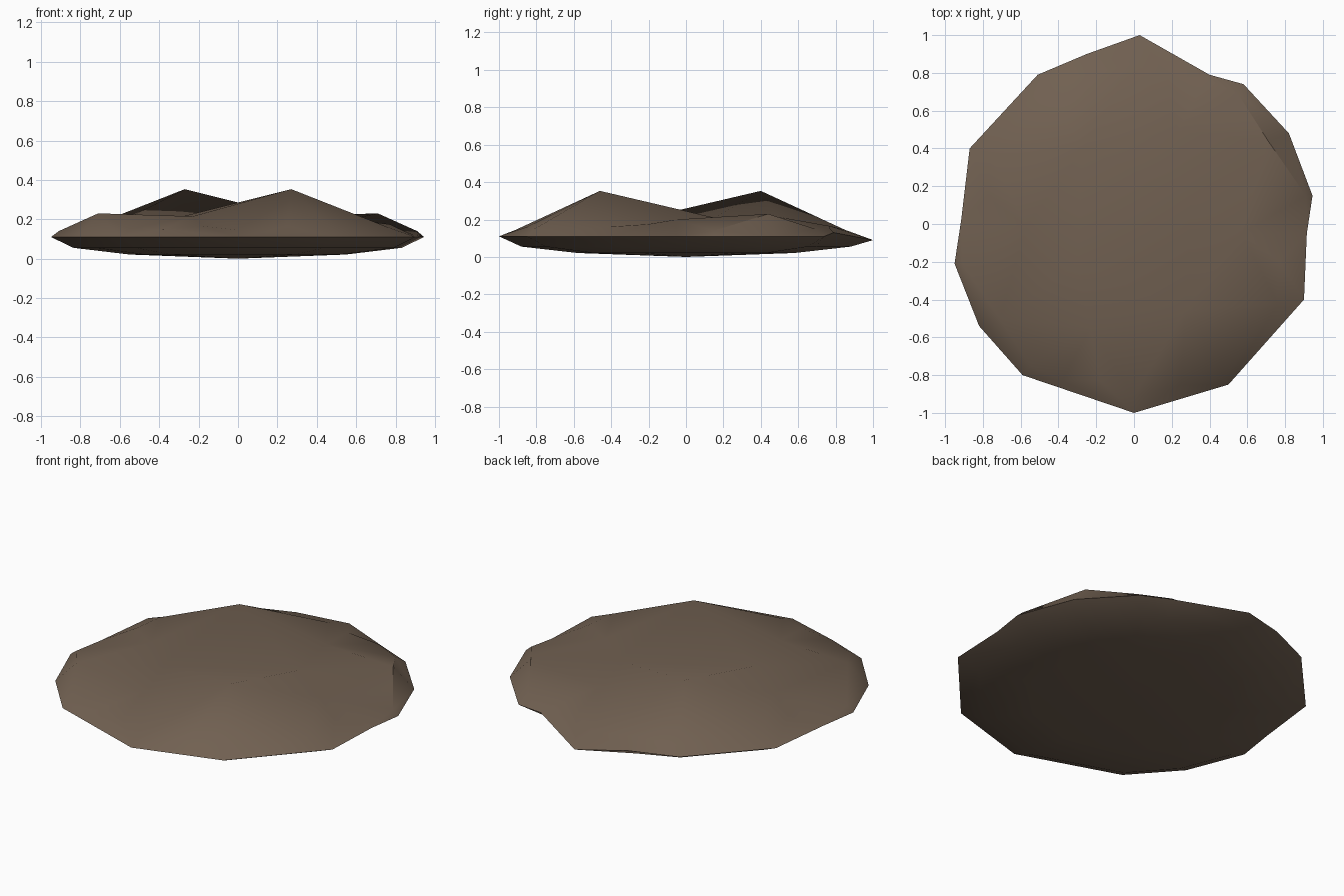
import bpy, bmesh
from mathutils import Vector
from mathutils.geometry import delaunay_2d_cdt

if "Cube" in bpy.data.objects:
    bpy.data.objects.remove(bpy.data.objects["Cube"])

# Earth material
earth = bpy.data.materials.new("brown_earth")
earth.diffuse_color = (0.165, 0.118, 0.083, 1)
earth.use_nodes = True
earth.node_tree.nodes["Principled BSDF"].inputs["Base Color"].default_value = earth.diffuse_color

# Outer rim, counter-clockwise
rim = [(0, -1, .11), (.5, -.85, .11), (.9, -.4, .11), (.915, -.05, .11),
       (.945, .15, .11), (.82, .48, .11), (.58, .74, .11), (.4, .79, .13),
       (.03, 1, .09), (-.25, .9, .12), (-.51, .79, .11), (-.87, .4, .11),
       (-.915, .02, .11), (-.95, -.21, .11), (-.82, -.54, .11), (-.59, -.8, .11)]

# Half of the upper surface: peak, valley end, shoulders, knoll, upper ring.
# The other half is the same turned by 180 degrees.
half = [(.27, -.46, .353), (-.3, -.21, .21), (-.23, -.55, .215), (.57, -.05, .2),
        (-.71, -.5, .23), (.77, -.2, .175), (.76, -.42, .16), (.48, -.81, .15),
        (.25, -.85, .16), (0, -.91, .145), (-.18, -.83, .165), (-.38, -.83, .15),
        (-.55, -.75, .15), (-.91, -.21, .14)]
turned = [(-x, -.06 - y, z) for x, y, z in half]
points = rim + half + turned
n, h = len(rim), len(half)

# Rim loop, then ridges and valleys as fixed edges
edges = [(i, (i + 1) % n) for i in range(n)]
PEAK, VALLEY, SHOULDER, SADDLE, KNOLL, SIDE, CORNER, FOOT = range(8)
creases = [(PEAK, SHOULDER), (PEAK, SADDLE), (PEAK, VALLEY), (PEAK, h + VALLEY),
           (VALLEY, SHOULDER), (VALLEY, h + SADDLE), (SADDLE, SIDE),
           (SHOULDER, KNOLL), (VALLEY, KNOLL), (SHOULDER, 10),
           (SIDE, CORNER), (CORNER, FOOT), (FOOT, 8), (PEAK, CORNER), (PEAK, 8)]
for a, b in creases:
    edges.append((n + a, n + b))
    edges.append((n + (a + h) % (2 * h), n + (b + h) % (2 * h)))
edges.append((n + VALLEY, n + h + VALLEY))

flat, _, tris, source, _, _ = delaunay_2d_cdt(
    [Vector(p[:2]) for p in points], edges, [], 1, 1e-5)

bm = bmesh.new()
verts, lookup = [], {}
for co, src in zip(flat, source):
    z = points[src[0]][2] if src else .18
    v = bm.verts.new((co.x, co.y, z))
    verts.append(v)
    for s in src:
        lookup[s] = v
for t in tris:
    bm.faces.new([verts[i] for i in t])

# Shallow rounded underside, ring by ring
prev = [lookup[i] for i in range(n)]
for scale, z in ((.88, .055), (.58, .021)):
    ring = [bm.verts.new((x * scale, y * scale, z)) for x, y, _ in rim]
    for i in range(n):
        j = (i + 1) % n
        bm.faces.new((prev[i], ring[i], ring[j], prev[j]))
    prev = ring
base = bm.verts.new((0, 0, 0))
for i in range(n):
    bm.faces.new((prev[i], base, prev[(i + 1) % n]))
bmesh.ops.recalc_face_normals(bm, faces=bm.faces)

mesh = bpy.data.meshes.new("earth_mound")
bm.to_mesh(mesh)
bm.free()
mesh.materials.append(earth)
mound = bpy.data.objects.new("earth_mound", mesh)
bpy.context.collection.objects.link(mound)

# Soft shading with crisp rim
bpy.context.view_layer.objects.active = mound
mound.select_set(True)
bpy.ops.object.shade_smooth_by_angle(angle=0.52)
